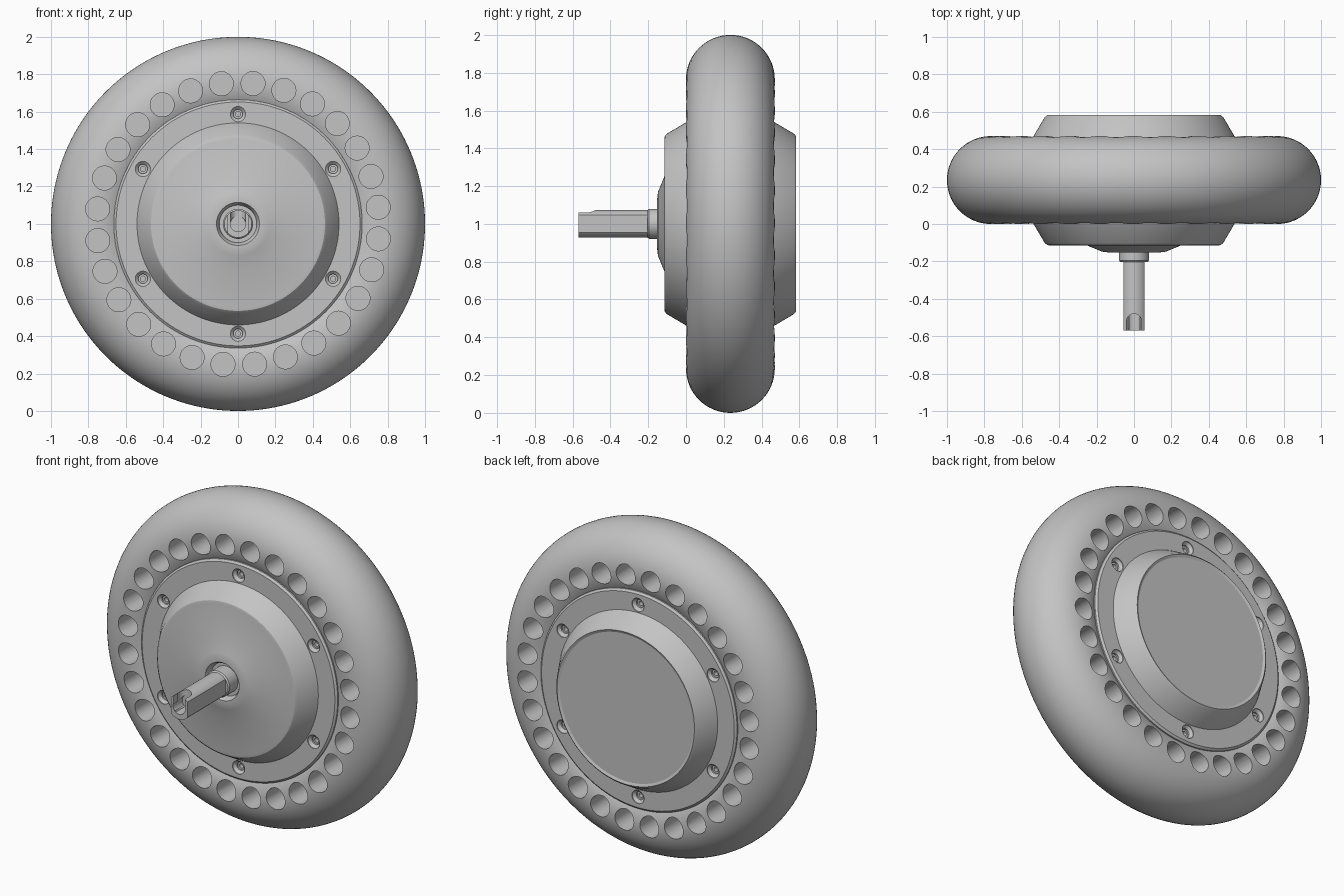
import bpy
import bmesh
from math import sin, cos, pi, radians
from mathutils import Matrix, Vector

old = bpy.data.objects.get("Cube")
if old:
    bpy.data.objects.remove(old, do_unlink=True)

WIDTH = 0.47      # tyre width, from y = 0 to y = WIDTH
TUBE = WIDTH / 2
AXLE_Z = 1.0

grey = bpy.data.materials.new("plain grey")
grey.use_nodes = True
colour = (0.55, 0.55, 0.55, 1)
grey.diffuse_color = colour
grey.node_tree.nodes["Principled BSDF"].inputs["Base Color"].default_value = colour


def lathe(bm, profile, steps, x=0, z=AXLE_Z, closed=False):
    """Spin (radius, y) points around an axis parallel to y."""
    verts = [bm.verts.new((x + r, y, z)) for r, y in profile]
    pairs = list(zip(verts, verts[1:]))
    if closed:
        pairs.append((verts[-1], verts[0]))
    edges = [bm.edges.new(p) for p in pairs]
    bmesh.ops.spin(bm, geom=verts + edges, cent=(x, 0, z), axis=(0, 1, 0),
                   angle=2 * pi, steps=steps, use_merge=True)


def finish(bm, name):
    bmesh.ops.remove_doubles(bm, verts=bm.verts[:], dist=1e-5)
    bmesh.ops.recalc_face_normals(bm, faces=bm.faces[:])
    mesh = bpy.data.meshes.new(name)
    bm.to_mesh(mesh)
    bm.free()
    mesh.materials.append(grey)
    obj = bpy.data.objects.new(name, mesh)
    bpy.context.collection.objects.link(obj)
    return obj


def turned(name, profile, steps=128, closed=False):
    bm = bmesh.new()
    lathe(bm, profile, steps, closed=closed)
    return finish(bm, name)


def box(name, size, centre):
    bm = bmesh.new()
    matrix = Matrix.Translation(centre) @ Matrix.Diagonal((*size, 1))
    bmesh.ops.create_cube(bm, size=1, matrix=matrix)
    return finish(bm, name)


def activate(obj):
    bpy.ops.object.select_all(action='DESELECT')
    obj.select_set(True)
    bpy.context.view_layer.objects.active = obj


def cut(obj, cutter):
    cutter.hide_render = True
    mod = obj.modifiers.new("cut", 'BOOLEAN')
    mod.operation = 'DIFFERENCE'
    mod.solver = 'EXACT'
    mod.object = cutter
    activate(obj)
    bpy.ops.object.modifier_apply(modifier=mod.name)
    bpy.data.objects.remove(cutter, do_unlink=True)


def smooth(obj):
    activate(obj)
    bpy.ops.object.shade_smooth_by_angle(angle=radians(25))


def ring_cutter(name, profile, count, radius, start, steps):
    """Round cutters set in a ring, on both faces of the wheel."""
    bm = bmesh.new()
    for i in range(count):
        a = radians(start) + 2 * pi * i / count
        x, z = radius * sin(a), AXLE_Z + radius * cos(a)
        lathe(bm, profile, steps, x, z)
        lathe(bm, [(r, WIDTH - y) for r, y in profile], steps, x, z)
    return finish(bm, name)


# Tyre: round tube with a ring of deep pockets on each side
circle = [(1 - TUBE + TUBE * cos(2 * pi * i / 64),
           TUBE + TUBE * sin(2 * pi * i / 64)) for i in range(64)]
tyre = turned("tyre", circle, steps=160, closed=True)
pocket = [(0, -0.05), (0.064, -0.05), (0.064, 0.2), (0, 0.2)]
cut(tyre, ring_cutter("pocket_cutter", pocket, 28, 0.755, 6.1, 32))
smooth(tyre)

# Hub: rim plates, bevelled housings and a shallow boss round the axle
side = [(0.45, -0.115), (0.465, -0.112), (0.478, -0.1), (0.54, 0.005),
        (0.652, 0.005), (0.664, 0.015), (0.664, 0.06)]
boss = [(0, -0.115), (0.1, -0.115), (0.106, -0.14), (0.115, -0.153),
        (0.13, -0.153), (0.17, -0.148), (0.25, -0.115)]
back = [(r, WIDTH - y) for r, y in reversed(side)] + [(0, WIDTH + 0.105)]
back[-2] = (0.45, WIDTH + 0.105)
hub = turned("hub", boss + side + back)
screw_hole = [(0, -0.02), (0.041, -0.02), (0.041, 0.01), (0.025, 0.025),
              (0.025, 0.035), (0.014, 0.035), (0.014, 0.06), (0, 0.06)]
cut(hub, ring_cutter("screw_cutter", screw_hole, 6, 0.587, 0, 24))
smooth(hub)

# Collar at the foot of the axle
collar = turned("axle_collar", [(0, -0.08), (0.08, -0.08), (0.08, -0.195),
                                (0.073, -0.203), (0, -0.203)], steps=64)
smooth(collar)

# Axle: round bar with two flats and an open slot at its tip
axle = turned("axle", [(0, -0.15), (0.073, -0.15), (0.073, -0.57),
                       (0, -0.57)], steps=64)
for sign in (-1, 1):
    cut(axle, box("flat_cutter", (0.1, 0.5, 0.3), (sign * 0.106, -0.453, AXLE_Z)))
cut(axle, turned("bore_cutter", [(0, -0.48), (0.041, -0.48), (0.041, -0.7),
                                 (0, -0.7)], steps=32))
bm = bmesh.new()
bmesh.ops.create_cone(bm, cap_ends=True, segments=32, radius1=0.04, radius2=0.04,
                      depth=0.2, matrix=Matrix.Translation((0, -0.52, AXLE_Z + 0.1)))
cut(axle, finish(bm, "slot_end_cutter"))
cut(axle, box("slot_cutter", (0.078, 0.1, 0.2), Vector((0, -0.57, AXLE_Z + 0.1))))
smooth(axle)
